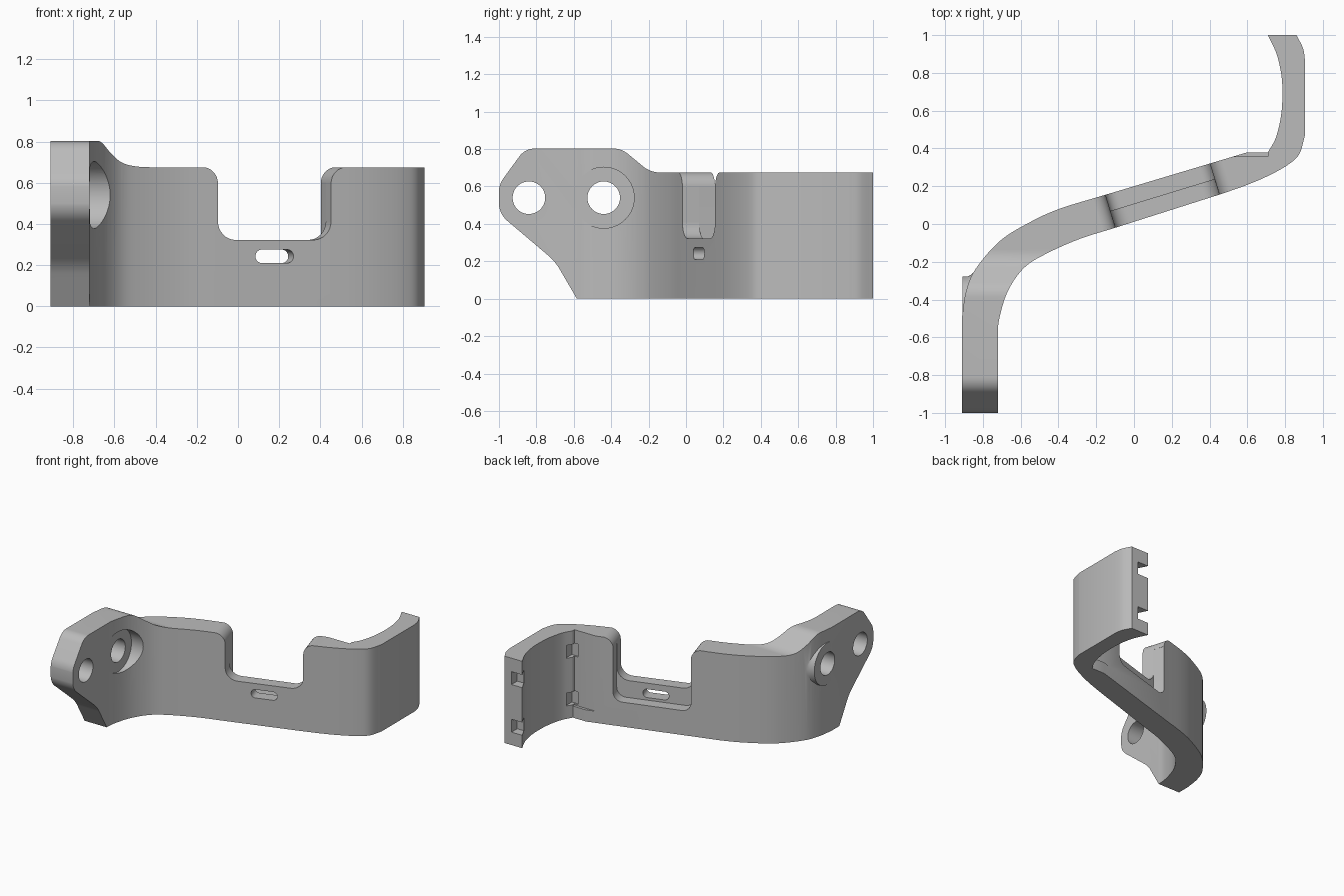
import bpy, bmesh, math
from mathutils import Vector, Matrix

cube = bpy.data.objects.get("Cube")
if cube:
    bpy.data.objects.remove(cube, do_unlink=True)

grey = bpy.data.materials.new("matte_grey")
grey.use_nodes = True
grey.diffuse_color = (0.5, 0.5, 0.5, 1)
grey.node_tree.nodes["Principled BSDF"].inputs["Base Color"].default_value = (0.5, 0.5, 0.5, 1)


def smooth(points, steps=6):
    """Smooth curve passing through all points."""
    pts = [Vector(p) for p in points]
    pts = [2 * pts[0] - pts[1]] + pts + [2 * pts[-1] - pts[-2]]
    out = []
    for a, b, c, d in zip(pts, pts[1:], pts[2:], pts[3:]):
        for i in range(steps):
            t = i / steps
            out.append(b + (c - a) * t / 2 + (2 * a - 5 * b + 4 * c - d) * t * t / 2
                       + (3 * b - a - 3 * c + d) * t ** 3 / 2)
    return [tuple(p) for p in out] + [tuple(pts[-2])]


def rounded(corners, steps=8):
    """Polygon whose corners (x, y, radius) are filleted."""
    out = []
    for i, (x, y, r) in enumerate(corners):
        if r == 0:
            out.append((x, y))
            continue
        p = Vector((x, y))
        d1 = (Vector(corners[i - 1][:2]) - p).normalized()
        d2 = (Vector(corners[(i + 1) % len(corners)][:2]) - p).normalized()
        half = math.acos(d1.dot(d2)) / 2
        centre = p + (d1 + d2).normalized() * r / math.sin(half)
        t = r / math.tan(half)
        a, b = p + d1 * t - centre, p + d2 * t - centre
        sweep = math.pi - 2 * half
        for k in range(steps + 1):
            f = k / steps
            spoke = (a * math.sin((1 - f) * sweep) + b * math.sin(f * sweep)) / math.sin(sweep)
            out.append(tuple(centre + spoke))
    return out


def finish(bm, name):
    bmesh.ops.recalc_face_normals(bm, faces=bm.faces[:])
    mesh = bpy.data.meshes.new(name)
    bm.to_mesh(mesh)
    bm.free()
    mesh.materials.append(grey)
    obj = bpy.data.objects.new(name, mesh)
    bpy.context.scene.collection.objects.link(obj)
    return obj


def bridge(bm, loops):
    """Closed solid skinned over a list of vertex loops."""
    n = len(loops[0])
    for a, b in zip(loops, loops[1:]):
        for k in range(n):
            j = (k + 1) % n
            bm.faces.new((a[k], a[j], b[j], b[k]))
    bm.faces.new(loops[0][::-1])
    bm.faces.new(loops[-1])


def prism(name, outline, low, high, matrix=Matrix.Identity(4)):
    bm = bmesh.new()
    bridge(bm, [[bm.verts.new(matrix @ Vector((x, y, z))) for x, y in outline]
                for z in (low, high)])
    return finish(bm, name)


def box(name, x0, x1, y0, y1, z0, z1):
    return prism(name, [(x0, y0), (x1, y0), (x1, y1), (x0, y1)], z0, z1)


def turned(name, rings, y, z, sides=64):
    """Solid turned around an x axis; rings are (x, radius)."""
    bm = bmesh.new()
    angles = [k * math.tau / sides for k in range(sides)]
    bridge(bm, [[bm.verts.new((x, y + r * math.cos(a), z + r * math.sin(a)))
                 for a in angles] for x, r in rings])
    return finish(bm, name)


def combine(body, other, operation):
    """Boolean the other solid into the body and remove it."""
    mod = body.modifiers.new("combine", "BOOLEAN")
    mod.operation, mod.solver, mod.object = operation, "EXACT", other
    bpy.context.view_layer.update()
    evaluated = body.evaluated_get(bpy.context.evaluated_depsgraph_get())
    result = bpy.data.meshes.new_from_object(evaluated)
    body.modifiers.remove(mod)
    body.data = result
    bpy.data.objects.remove(other, do_unlink=True)


# S-shaped wall seen from above: front face, end plate, cradle arc, back face
plan = [(-0.72, -1)]
plan += smooth([(-0.72, -0.6), (-0.715, -0.51), (-0.67, -0.36), (-0.585, -0.235),
                (-0.47, -0.16), (-0.29, -0.08), (-0.1, -0.02)])
plan += smooth([(0.45, 0.155), (0.58, 0.2), (0.7, 0.25), (0.81, 0.31),
                (0.875, 0.37), (0.905, 0.47)])
plan += smooth([(0.905, 0.87), (0.895, 0.93), (0.86, 1)])
plan += smooth([(0.708, 1), (0.755, 0.9), (0.78, 0.79), (0.786, 0.685),
                (0.778, 0.57), (0.75, 0.455), (0.708, 0.378)])
plan += [(0.595, 0.378)]
plan += smooth([(-0.15, 0.155), (-0.39, 0.082), (-0.55, 0.01), (-0.71, -0.09),
                (-0.84, -0.24), (-0.89, -0.36), (-0.91, -0.49)])
plan += [(-0.91, -1)]
bracket = prism("bracket", plan, 0, 1)

# Round boss blending into the outer bend
combine(bracket, turned("boss", [(-0.909, 0.163), (-0.88, 0.163), (-0.865, 0.17),
                                 (-0.85, 0.183), (-0.84, 0.2), (-0.8, 0.2)],
                        -0.44, 0.54), "UNION")

# Side silhouette: raised arm with a tapered lower edge
along_x = Matrix(((0, 0, 1, 0), (1, 0, 0, 0), (0, 1, 0, 0), (0, 0, 0, 1)))
side = rounded([(-0.525, -0.1, 0), (-0.7, 0.2, 0.3), (-1.001, 0.455, 0.13),
                (-1.001, 0.61, 0.13), (-0.86, 0.803, 0.1), (-0.345, 0.803, 0.12),
                (-0.19, 0.675, 0.14), (1.1, 0.675, 0), (1.1, -0.1, 0)])
combine(bracket, prism("silhouette", side, -1.2, 1.2, along_x), "INTERSECT")

# Bolt holes and the counterbore in the bend
for y in (-0.84, -0.44):
    combine(bracket, turned("bolt_hole", [(-1.1, 0.087), (-0.5, 0.087)], y, 0.54), "DIFFERENCE")
combine(bracket, turned("counterbore", [(-0.722, 0.163), (-0.4, 0.163)], -0.44, 0.54),
        "DIFFERENCE")

# Notch, rear recess and slot, square to the slanted wall
wall = (Matrix.Translation((0.151, 0.154, 0)) @ Matrix.Rotation(math.radians(17), 4, "Z")
        @ Matrix.Rotation(math.pi / 2, 4, "X"))
w = 0.288
notch = rounded([(-w - 0.1, 0.9, 0), (-w - 0.1, 0.676, 0), (-w, 0.676, 0.08),
                 (-w, 0.322, 0.09), (w, 0.322, 0.09), (w, 0.676, 0.08),
                 (w + 0.1, 0.676, 0), (w + 0.1, 0.9, 0)])
combine(bracket, prism("notch", notch, -0.2, 0.2, wall), "DIFFERENCE")
v = w + 0.002
recess = rounded([(-v, 0.6, 0), (-v, 0.19, 0.07), (v, 0.19, 0.07), (v, 0.6, 0)])
combine(bracket, prism("recess", recess, -0.2, 0, wall), "DIFFERENCE")
slot = rounded([(-0.097, 0.21, 0.032), (0.097, 0.21, 0.032),
                (0.097, 0.275, 0.032), (-0.097, 0.275, 0.032)])
combine(bracket, prism("slot", slot, -0.2, 0.2, wall), "DIFFERENCE")

# Flat behind the cradle, leaving a low lip, and the strap pockets
combine(bracket, box("flat", 0.42, 0.71, 0.357, 0.45, 0.09, 1), "DIFFERENCE")
for z in (0.1, 0.47):
    combine(bracket, box("end_pocket", 0.6, 0.8, 0.93, 1.1, z, z + 0.1), "DIFFERENCE")
    combine(bracket, box("inner_pocket", 0.68, 0.74, 0.345, 0.42, z, z + 0.1), "DIFFERENCE")

# Smooth bends, crisp edges
for obj in bpy.context.selected_objects:
    obj.select_set(False)
bracket.select_set(True)
bpy.context.view_layer.objects.active = bracket
bpy.ops.object.shade_smooth_by_angle(angle=math.radians(30))
